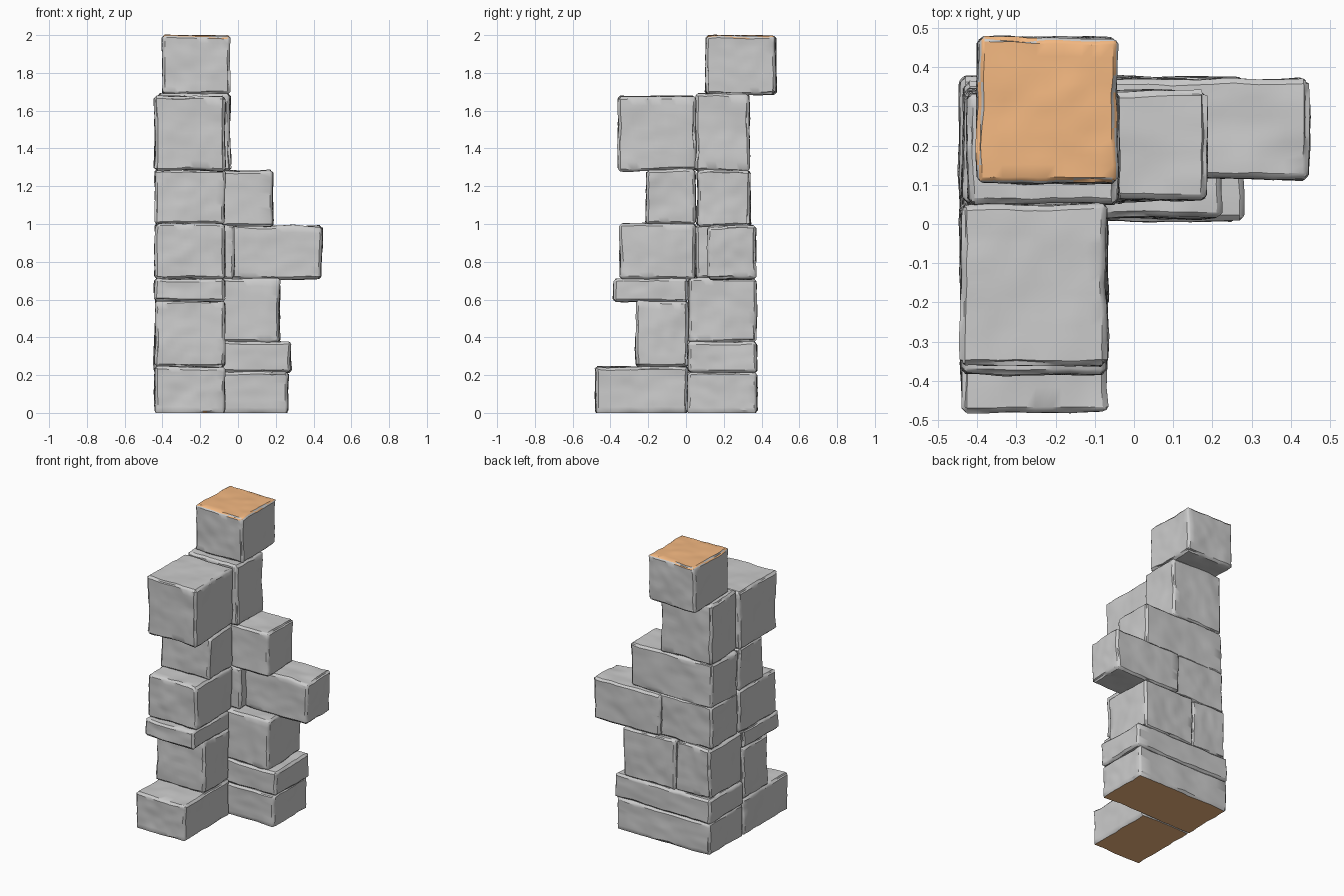
import bpy, bmesh
from mathutils import Vector, noise

if "Cube" in bpy.data.objects:
    bpy.data.objects.remove(bpy.data.objects["Cube"])

CUTS = 15

orange = bpy.data.materials.new("orange_stone")
orange.diffuse_color = (0.9, 0.48, 0.22, 1)
orange.use_nodes = True
orange.node_tree.nodes["Principled BSDF"].inputs["Base Color"].default_value = orange.diffuse_color


def rough_block(name, x0, x1, y0, y1, z0, z1, seed, colour=None):
    """Hewn stone block: gridded box with chipped edges and uneven faces."""
    mid = Vector(((x0 + x1) / 2, (y0 + y1) / 2, (z0 + z1) / 2))
    half = Vector(((x1 - x0) / 2, (y1 - y0) / 2, (z1 - z0) / 2))
    bm = bmesh.new()
    bmesh.ops.create_cube(bm, size=2)
    bmesh.ops.subdivide_edges(bm, edges=bm.edges[:], cuts=CUTS, use_grid_fill=True)
    near = 1 - 2 / (CUTS + 1) - 0.01
    shift = Vector((seed * 3.7, seed * 1.9, seed * 5.3))
    for v in bm.verts:
        t = v.co.copy()
        p = Vector([t[i] * half[i] for i in range(3)])
        chip = 0.006 + 0.012 * max(0, noise.noise(p * 9 + shift))
        # rows beside an edge hug it, so the corner becomes a narrow chamfer
        for i in range(3):
            if near < abs(t[i]) < 0.99:
                p[i] = (half[i] - 0.014) * (1 if t[i] > 0 else -1)
        on = [i for i in range(3) if abs(t[i]) > 0.99]
        wob = noise.noise_vector(p * 6 + shift) * 0.008 + noise.noise_vector(p * 17 + shift) * 0.004
        for i in on:
            if len(on) > 1:
                p[i] -= chip * (1 if t[i] > 0 else -1)
        p += wob
        v.co = p + mid
        if z0 == 0 and t.z < -0.99:
            v.co.z = 0
    bm.normal_update()
    for f in bm.faces:
        if colour and abs(f.normal.z) > 0.7:
            top = f.normal.z > 0
            if (colour == "top") == top:
                f.material_index = 1
    me = bpy.data.meshes.new(name)
    bm.to_mesh(me)
    bm.free()
    ob = bpy.data.objects.new(name, me)
    bpy.context.collection.objects.link(ob)
    me.materials.append(None)
    if colour:
        me.materials.append(orange)
    bpy.context.view_layer.objects.active = ob
    ob.select_set(True)
    bpy.ops.object.shade_smooth_by_angle(angle=0.6)
    ob.select_set(False)


# front wing: (front y, back y, bottom z, top z)
front = [(-0.48, 0.01, 0, 0.245), (-0.265, 0.01, 0.242, 0.595),
         (-0.385, 0.01, 0.59, 0.713), (-0.35, 0.05, 0.71, 1.003),
         (-0.21, 0.05, 1.0, 1.287), (-0.36, 0.05, 1.283, 1.677)]
for n, (y0, y1, z0, z1) in enumerate(front):
    rough_block(f"front_block_{n}", -0.44, -0.07, y0, y1, z0, z1, n + 1,
                "bottom" if z0 == 0 else None)

# rear wing: (left x, right x, front y, back y, bottom z, top z)
rear = [(-0.44, 0.265, 0.01, 0.375, 0, 0.217),
        (-0.445, 0.28, 0.01, 0.375, 0.214, 0.377),
        (-0.435, -0.17, 0.01, 0.36, 0.373, 0.713),
        (-0.175, 0.22, 0.015, 0.37, 0.373, 0.713),
        (-0.435, -0.02, 0.055, 0.345, 0.708, 1.0),
        (-0.06, 0.445, 0.115, 0.37, 0.708, 0.99),
        (-0.435, 0.185, 0.06, 0.34, 0.985, 1.285),
        (-0.425, -0.04, 0.052, 0.335, 1.28, 1.69)]
for n, b in enumerate(rear):
    rough_block(f"rear_block_{n}", *b, n + 11, "bottom" if b[4] == 0 else None)

# capstone with the coloured top
rough_block("capstone", -0.4, -0.043, 0.105, 0.475, 1.685, 1.998, 31, "top")
